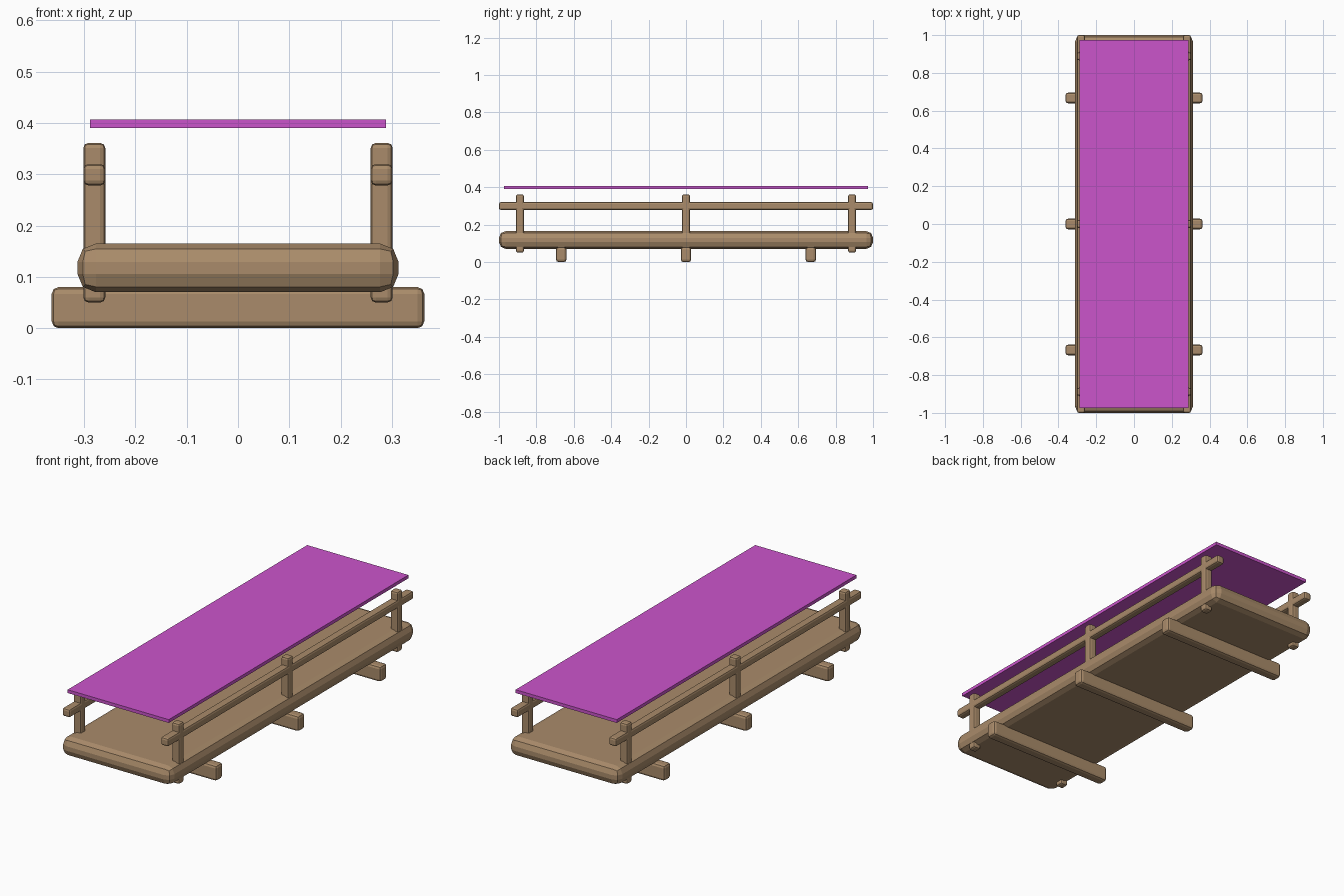
import bpy
import bmesh
from mathutils import Vector

cube = bpy.data.objects.get("Cube")
if cube:
    bpy.data.objects.remove(cube, do_unlink=True)


def make_material(name, color):
    mat = bpy.data.materials.new(name)
    mat.use_nodes = True
    mat.diffuse_color = color
    for node in mat.node_tree.nodes:
        if node.type == 'BSDF_PRINCIPLED':
            node.inputs["Base Color"].default_value = color
    return mat


wood = make_material("tan wood", (0.40, 0.26, 0.145, 1))
cloth = make_material("magenta", (0.60, 0.09, 0.60, 1))


def box(name, low, high, mat, bevel=0, segments=2):
    """Box between two corners, with optional rounded edges."""
    low, high = Vector(low), Vector(high)
    size = high - low
    bm = bmesh.new()
    bmesh.ops.create_cube(bm, size=1)
    for v in bm.verts:
        v.co = Vector(a * b for a, b in zip(v.co, size))
    if bevel:
        bmesh.ops.bevel(bm, geom=bm.edges[:], offset=bevel, segments=segments,
                        profile=0.5, affect='EDGES', clamp_overlap=True)
    mesh = bpy.data.meshes.new(name)
    bm.to_mesh(mesh)
    bm.free()
    mesh.materials.append(mat)
    obj = bpy.data.objects.new(name, mesh)
    obj.location = (low + high) / 2
    bpy.context.collection.objects.link(obj)
    return obj


# Thick deck with rounded rim
box("deck", (-0.313, -1, 0.07), (0.313, 1, 0.165), wood, 0.036)

# Beams across the underside
for label, y in (("front", -0.667), ("middle", 0), ("back", 0.667)):
    box(label + "_cross_beam", (-0.363, y - 0.028, 0), (0.363, y + 0.028, 0.08),
        wood, 0.013)

# Railings on both sides
for side, s in (("left", 1), ("right", -1)):
    x = s * 0.28
    box(side + "_rail", (x - 0.0215, -1, 0.278), (x + 0.0215, 1, 0.32), wood, 0.01)
    for label, y in (("front", -0.888), ("middle", 0), ("back", 0.888)):
        box(f"{side}_{label}_post", (x - 0.0215, y - 0.0215, 0.05),
            (x + 0.0215, y + 0.0215, 0.361), wood, 0.01)

# Thin flat canopy above the railings
box("canopy", (-0.288, -0.974, 0.39), (0.288, 0.974, 0.407), cloth)
